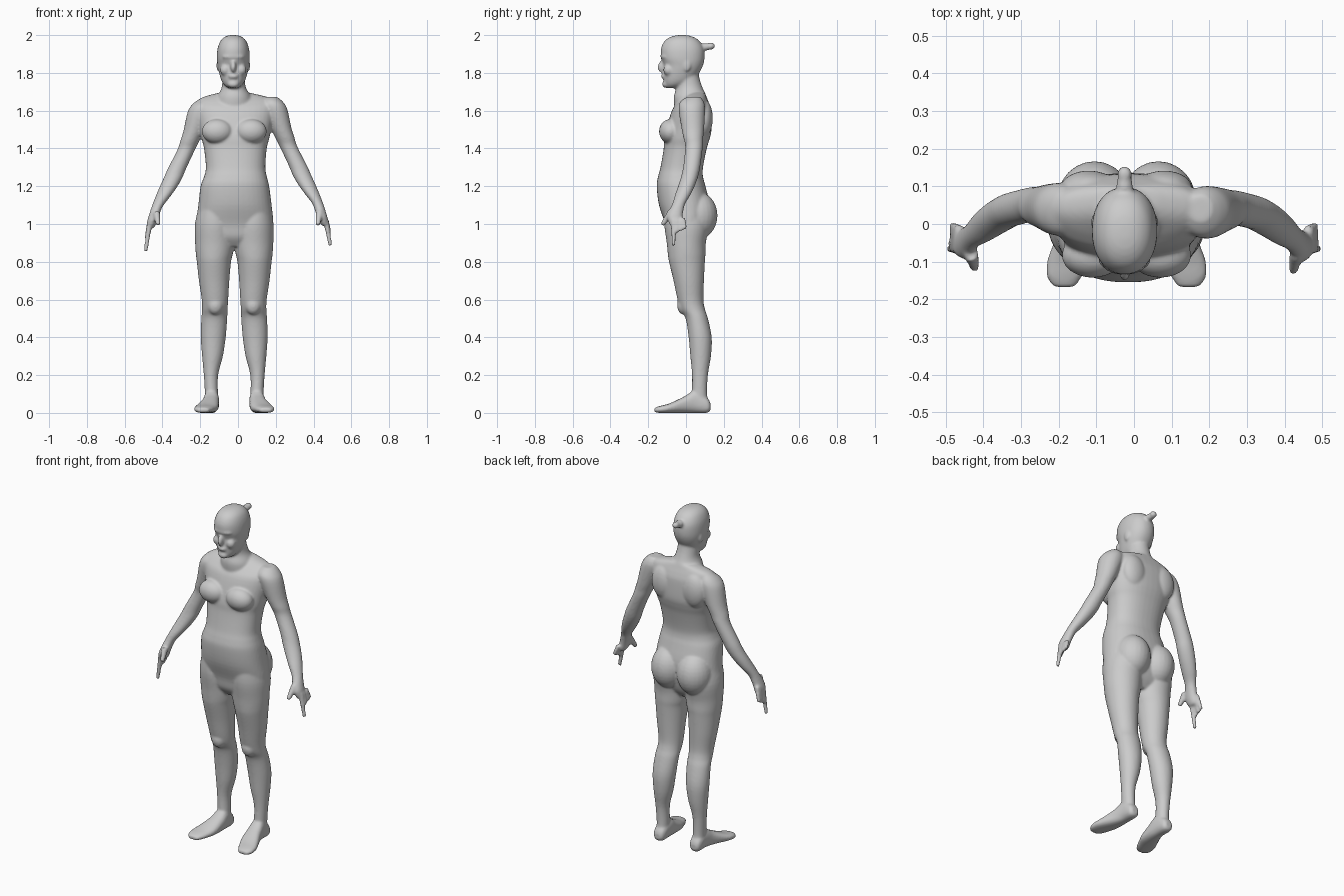
import bpy, bmesh, math
from mathutils import Vector, Matrix

CX = -0.02          # middle plane of the body
parts = []


def add_part(name, bm):
    bmesh.ops.recalc_face_normals(bm, faces=bm.faces)
    me = bpy.data.meshes.new(name)
    bm.to_mesh(me)
    bm.free()
    ob = bpy.data.objects.new(name, me)
    bpy.context.collection.objects.link(ob)
    parts.append(ob)
    return ob


def spline(rows, steps=4):
    """Catmull-Rom through the section rows."""
    out = []
    for i in range(len(rows) - 1):
        p = [rows[max(i - 1, 0)], rows[i], rows[i + 1], rows[min(i + 2, len(rows) - 1)]]
        for k in range(steps):
            t = k / steps
            out.append([0.5 * (2 * b + (c - a) * t + (2 * a - 5 * b + 4 * c - d) * t * t
                               + (3 * b - a - 3 * c + d) * t ** 3) for a, b, c, d in zip(*p)])
    out.append(list(rows[-1]))
    return out


def loft(name, rows, axis='z', side=1, cx=0.0, power=2.0, shift=(0, 0), n=40):
    """Rows are (position, x0, x1, v0, v1); v is y for axis z, and z for axis y."""
    bm = bmesh.new()
    rings = []
    for t, x0, x1, v0, v1 in spline(rows):
        ring = []
        for k in range(n):
            a = 2 * math.pi * k / n
            c, s = math.cos(a), math.sin(a)
            c = math.copysign(abs(c) ** (2 / power), c)
            s = math.copysign(abs(s) ** (2 / power), s)
            x = cx + side * ((x0 + x1) / 2 + (x1 - x0) / 2 * c)
            v = (v0 + v1) / 2 + (v1 - v0) / 2 * s
            y, z = (v, t) if axis == 'z' else (t, v)
            ring.append(bm.verts.new((x, y + shift[0], z + shift[1])))
        rings.append(ring)
    for r, q in zip(rings, rings[1:]):
        for k in range(n):
            bm.faces.new((r[k], r[(k + 1) % n], q[(k + 1) % n], q[k]))
    bm.faces.new(rings[0])
    bm.faces.new(rings[-1])
    return add_part(name, bm)


def blob(name, centre, radii, tilt=0.0):
    bm = bmesh.new()
    m = Matrix.Translation(centre) @ Matrix.Rotation(tilt, 4, 'X') @ Matrix.Diagonal((*radii, 1))
    bmesh.ops.create_uvsphere(bm, u_segments=24, v_segments=16, radius=1, matrix=m)
    return add_part(name, bm)


def rod(name, p, q, r0, r1):
    """Tapered finger between two points."""
    p, q = Vector(p), Vector(q)
    d = q - p
    m = Matrix.Translation((p + q) / 2) @ d.to_track_quat('Z', 'Y').to_matrix().to_4x4()
    bm = bmesh.new()
    bmesh.ops.create_cone(bm, cap_ends=True, segments=16, radius1=r0, radius2=r1,
                          depth=d.length, matrix=m)
    return add_part(name, bm)


# torso and neck
loft("torso", [
    (1.695, -.10, .06, .02, .10), (1.67, -.19, .16, -.01, .11), (1.64, -.22, .19, -.045, .122),
    (1.6, -.225, .195, -.075, .132), (1.5, -.205, .175, -.105, .135), (1.45, -.193, .165, -.115, .125),
    (1.4, -.18, .152, -.118, .11), (1.3, -.17, .145, -.135, .09), (1.25, -.18, .153, -.148, .09),
    (1.2, -.198, .165, -.155, .103), (1.1, -.21, .178, -.143, .125), (1.0, -.222, .187, -.11, .115),
    (.93, -.205, .17, -.095, .095), (.88, -.13, .09, -.06, .06)], power=2.3)
loft("neck", [(1.84, -.08, .03, -.06, .06), (1.77, -.083, .035, -.055, .072),
              (1.72, -.087, .043, -.052, .088), (1.67, -.11, .07, -.065, .108),
              (1.6, -.12, .08, -.06, .1)])

# head with face relief and hair bun
loft("head", [
    (2.0, -.04, -.01, -.04, .0), (1.992, -.068, .018, -.078, .035), (1.97, -.092, .043, -.112, .07),
    (1.93, -.108, .058, -.132, .094), (1.88, -.112, .062, -.132, .098), (1.84, -.108, .058, -.118, .09),
    (1.8, -.1, .05, -.12, .07), (1.76, -.088, .038, -.118, .04), (1.735, -.072, .022, -.112, .0),
    (1.72, -.05, .0, -.1, -.04)], power=2.15)
blob("nose", (-.025, -.124, 1.835), (.015, .026, .034), -.35)
blob("lips", (-.025, -.118, 1.782), (.026, .014, .014))
blob("chin", (-.025, -.106, 1.74), (.03, .02, .02))
blob("brow", (-.025, -.106, 1.885), (.06, .03, .016))
for s in (-1, 1):
    blob("cheek", (-.025 + s * .042, -.092, 1.815), (.028, .028, .03))
    blob("ear", (-.025 + s * .08, .005, 1.84), (.009, .02, .032))
blob("bun_stem", (-.025, .1, 1.938), (.022, .04, .02))
blob("hair_bun", (-.025, .132, 1.942), (.02, .022, .019))

for s in (-1, 1):
    # soft forms on the trunk
    blob("breast", (CX + s * .09, -.083, 1.49), (.082, .06, .065))
    blob("buttock", (CX + s * .085, .062, 1.045), (.1, .105, .125))
    blob("shoulder_blade", (CX + s * .1, .095, 1.56), (.075, .047, .1))

    # leg
    loft("leg", [
        (1.1, .03, .185, -.11, .1), (1.0, .0, .208, -.115, .12), (.9, .0, .207, -.102, .105),
        (.84, .008, .203, -.096, .103), (.8, .017, .198, -.09, .1), (.7, .026, .187, -.066, .095),
        (.6, .032, .172, -.045, .092), (.55, .035, .17, -.03, .1), (.5, .037, .174, -.002, .116),
        (.4, .045, .177, .014, .136), (.3, .06, .17, .023, .132), (.2, .085, .161, .032, .116),
        (.1, .086, .155, .03, .112), (.05, .085, .155, .02, .12)], side=s, cx=CX)
    blob("kneecap", (CX + s * .1, -.012, .57), (.042, .035, .05))

    # foot
    loft("foot", [
        (.13, .1, .14, .015, .05), (.112, .086, .154, .0, .08), (.05, .08, .16, .0, .12),
        (.0, .08, .172, .0, .092), (-.06, .085, .197, .0, .062), (-.1, .1, .211, .0, .046),
        (-.14, .118, .212, .0, .036), (-.168, .138, .192, .003, .026)],
        axis='y', side=s, cx=CX, power=2.4)

    # arm and palm
    loft("arm", [
        (1.665, .15, .21, .01, .08), (1.64, .13, .24, -.025, .098), (1.6, .13, .264, -.035, .105),
        (1.5, .175, .286, -.02, .1), (1.45, .2, .302, -.01, .095), (1.4, .225, .318, .0, .093),
        (1.3, .272, .369, -.01, .08), (1.25, .293, .391, -.02, .07), (1.2, .322, .414, -.035, .053),
        (1.15, .358, .435, -.053, .03), (1.1, .396, .454, -.068, .0), (1.06, .412, .467, -.088, -.01),
        (1.03, .422, .476, -.096, -.014), (1.0, .434, .481, -.088, -.014), (.985, .445, .483, -.08, -.02)],
        side=s, cx=-.003, shift=(-.004 * s, .008 * s))

    # fingers
    drop = .015 * s - .015
    rod("thumb", (s * .432, -.08, 1.06), (s * .422, -.122 - .004 * s, .995), .02, .012)
    rod("index_finger", (s * .465, -.066, 1.02), (s * .489, -.066, .885 + drop), .015, .010)
    rod("middle_finger", (s * .465, -.048, 1.02), (s * .484, -.05, .955 + drop), .015, .011)
    rod("ring_finger", (s * .465, -.028, 1.02), (s * .482, -.025, .965 + drop), .015, .011)
    rod("little_finger", (s * .462, -.016, 1.03), (s * .482, -.004, .975 + drop), .013, .010)

# fuse everything into one smooth skin
bpy.ops.object.select_all(action='DESELECT')
for ob in parts:
    ob.select_set(True)
body = parts[0]
bpy.context.view_layer.objects.active = body
bpy.ops.object.join()
body.name = "body"
fuse = body.modifiers.new("fuse", 'REMESH')
fuse.mode = 'VOXEL'
fuse.voxel_size = 0.0065
fuse.use_smooth_shade = True
soft = body.modifiers.new("soften", 'SMOOTH')
soft.factor = 0.5
soft.iterations = 7
